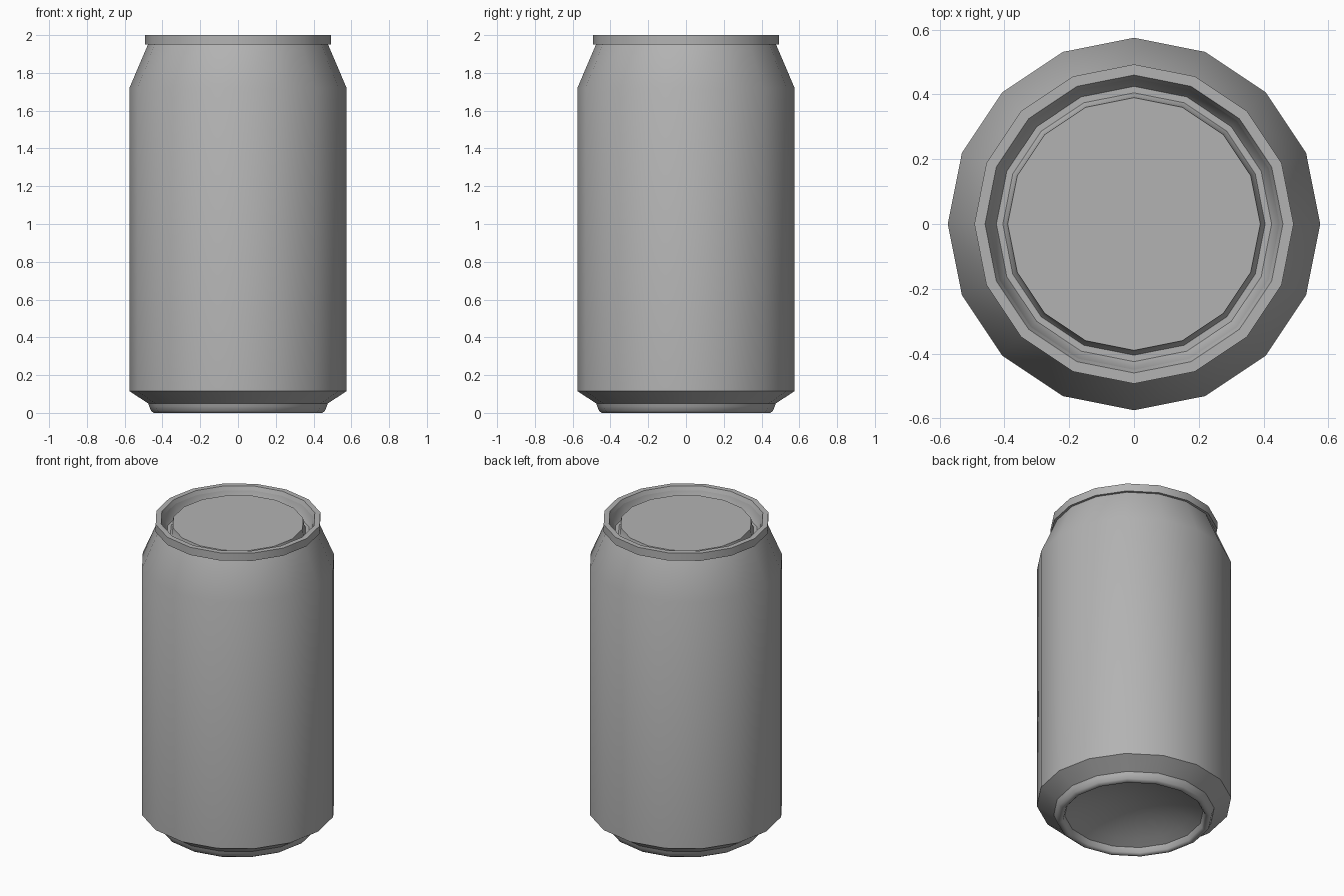
import bpy
import bmesh
import math

SIDES = 16

cube = bpy.data.objects.get("Cube")
if cube:
    bpy.data.objects.remove(cube, do_unlink=True)

metal = bpy.data.materials.new("plain_grey_metal")
metal.use_nodes = True
grey = (0.45, 0.45, 0.45, 1)
metal.diffuse_color = grey
metal.node_tree.nodes["Principled BSDF"].inputs["Base Color"].default_value = grey


def lathe(name, profile, smooth_angle):
    """Spin a (radius, height) profile, bottom to top, around z."""
    bm = bmesh.new()
    rings = []
    for r, z in profile:
        if r == 0:
            rings.append([bm.verts.new((0, 0, z))] * SIDES)
        else:
            angles = [math.tau * i / SIDES for i in range(SIDES)]
            rings.append([bm.verts.new((r * math.cos(a), r * math.sin(a), z)) for a in angles])
    for low, high in zip(rings, rings[1:]):
        for i in range(SIDES):
            j = (i + 1) % SIDES
            corners = [low[i], low[j], high[j], high[i]]
            bm.faces.new(list(dict.fromkeys(corners)))
    mesh = bpy.data.meshes.new(name)
    bm.to_mesh(mesh)
    bm.free()
    mesh.materials.append(metal)
    obj = bpy.data.objects.new(name, mesh)
    bpy.context.collection.objects.link(obj)
    bpy.ops.object.select_all(action="DESELECT")
    obj.select_set(True)
    bpy.context.view_layer.objects.active = obj
    bpy.ops.object.shade_smooth_by_angle(angle=math.radians(smooth_angle))
    return obj


# Concave base: shallow dome ending in the inside of the standing ring
DOME_R, DOME_H, STEPS = 0.41, 0.14, 7
dome = []
for k in range(STEPS + 1):
    t = k / STEPS
    dome.append((DOME_R * t, 0.04 + (DOME_H - 0.04) * (1 - t * t)))
lathe("base_dome", dome, 40)

# Rounded standing ring under the can
lathe("standing_ring", [(0.41, 0.04), (0.42, 0.01), (0.43, 0), (0.445, 0),
                        (0.46, 0.01), (0.47, 0.035), (0.475, 0.05)], 50)

# Lower chamfer, straight wall and tapered shoulder
lathe("can_body", [(0.475, 0.05), (0.575, 0.115), (0.575, 1.72), (0.477, 1.95)], 22.8)

# Flanged rim at the top
lathe("top_rim", [(0.477, 1.95), (0.493, 1.95), (0.493, 2), (0.46, 2), (0.45, 1.975)], 30)

# Lid with a sunken groove around a raised flat panel
lathe("lid", [(0.45, 1.975), (0.438, 1.93), (0.425, 1.91), (0.405, 1.91),
              (0.396, 1.925), (0.39, 1.97), (0, 1.97)], 40)
